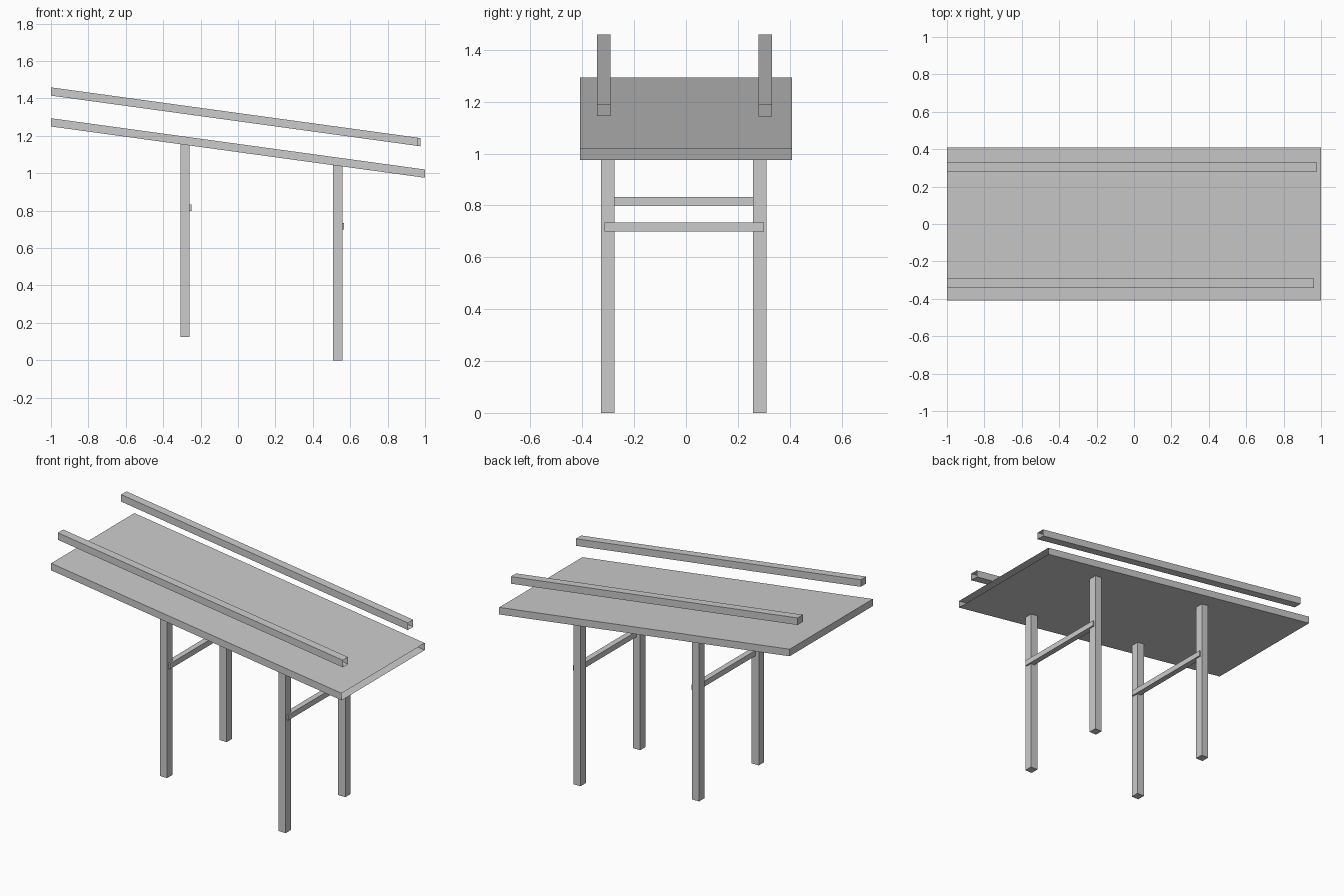
import bpy, bmesh

if "Cube" in bpy.data.objects:
    bpy.data.objects.remove(bpy.data.objects["Cube"])

SLOPE = -0.1372  # fall of deck and rails along x


def box(name, x0, x1, y0, y1, bottom, top, open_end=False):
    """Box whose bottom and top heights are functions of x."""
    bm = bmesh.new()
    bmesh.ops.create_cube(bm, size=2)
    for v in bm.verts:
        x = x1 if v.co.x > 0 else x0
        y = y1 if v.co.y > 0 else y0
        v.co = (x, y, top(x) if v.co.z > 0 else bottom(x))
    bm.normal_update()
    if open_end:
        ends = [f for f in bm.faces if f.normal.x > 0.9]
        bmesh.ops.delete(bm, geom=ends, context='FACES')
    mesh = bpy.data.meshes.new(name)
    bm.to_mesh(mesh)
    bm.free()
    obj = bpy.data.objects.new(name, mesh)
    bpy.context.collection.objects.link(obj)
    return obj


def sloped(z_left):
    return lambda x: z_left + SLOPE * (x + 1)


def level(z):
    return lambda x: z


# Sloping deck, hollow at its low end
box("deck", -1, 1, -0.409, 0.409, sloped(1.25), sloped(1.294), True)

# Handrails parallel to the deck, hollow at their low ends
for side, x1, y0, y1 in (("front", 0.962, -0.343, -0.291), ("back", 0.975, 0.279, 0.331)):
    box(side + "_rail", -1, x1, y0, y1, sloped(1.415), sloped(1.459), True)

# Two leg frames, each with a crossbar
for end, x0, foot, bar in (("high", -0.308, 0.124, 0.799), ("low", 0.509, 0.0, 0.7)):
    for side, y0, y1 in (("front", -0.328, -0.276), ("back", 0.259, 0.311)):
        box(f"{end}_{side}_leg", x0, x0 + 0.049, y0, y1, level(foot), sloped(1.251))
    box(end + "_crossbar", x0 + 0.024, x0 + 0.059, -0.315, 0.301, level(bar), level(bar + 0.034))
